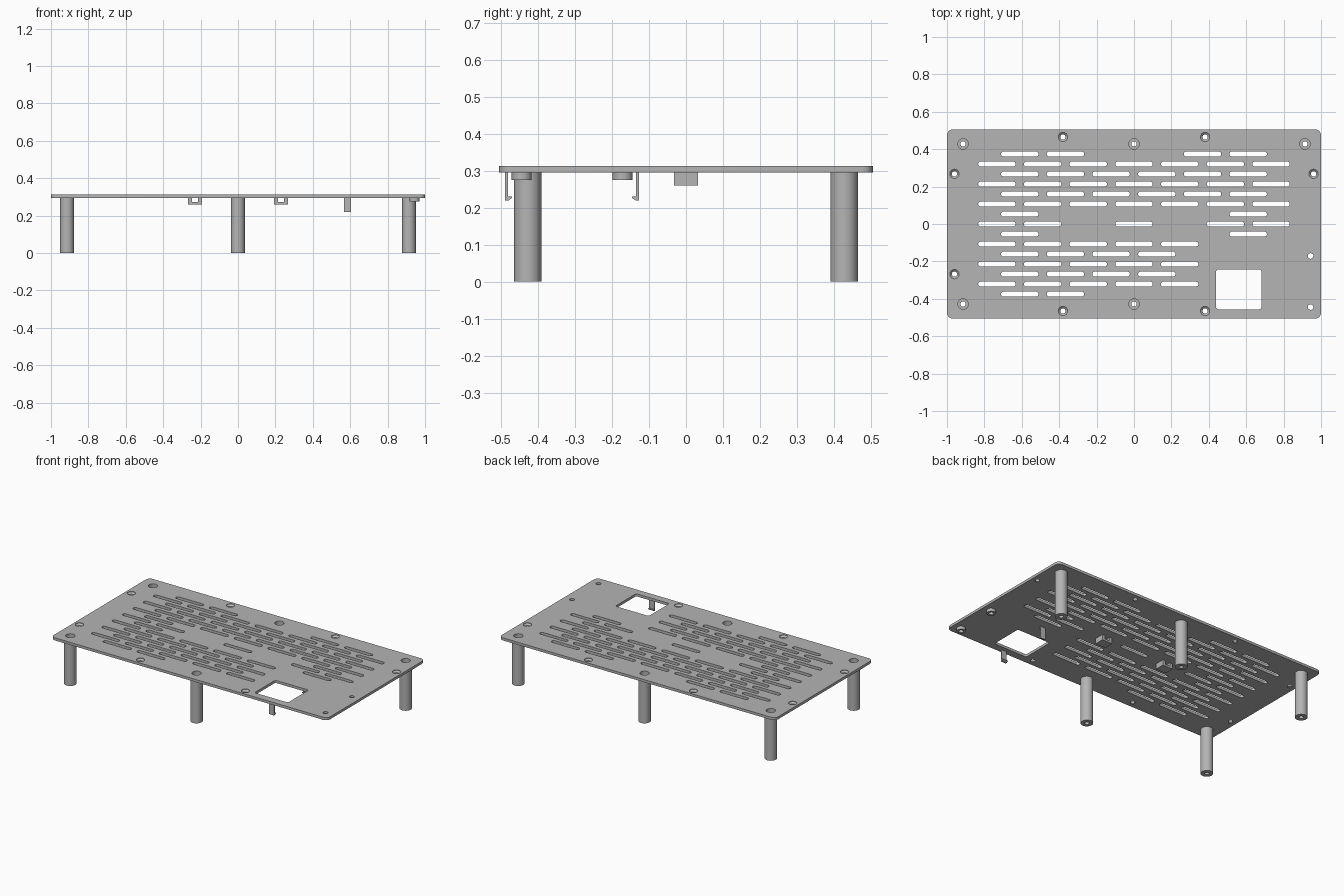
import bpy, bmesh
from math import pi, sin, cos, radians
from mathutils import Vector

TOP, UNDER = 0.312, 0.295

if "Cube" in bpy.data.objects:
    bpy.data.objects.remove(bpy.data.objects["Cube"])

grey = bpy.data.materials.new("plain grey")
grey.use_nodes = True
colour = (0.46, 0.46, 0.46, 1)
grey.diffuse_color = colour
grey.node_tree.nodes["Principled BSDF"].inputs["Base Color"].default_value = colour


def finish(name, bm, smooth=True):
    bmesh.ops.recalc_face_normals(bm, faces=bm.faces)
    mesh = bpy.data.meshes.new(name)
    bm.to_mesh(mesh)
    bm.free()
    ob = bpy.data.objects.new(name, mesh)
    bpy.context.collection.objects.link(ob)
    mesh.materials.append(grey)
    if smooth:
        shade(ob)
    return ob


def shade(ob):
    bpy.ops.object.select_all(action="DESELECT")
    ob.select_set(True)
    bpy.context.view_layer.objects.active = ob
    bpy.ops.object.shade_smooth_by_angle(angle=radians(30))


def prism(bm, points, shift):
    """Extrude a closed outline along a vector."""
    face = bm.faces.new([bm.verts.new(p) for p in points])
    out = bmesh.ops.extrude_face_region(bm, geom=[face], use_keep_orig=True)
    verts = [v for v in out["geom"] if isinstance(v, bmesh.types.BMVert)]
    bmesh.ops.translate(bm, verts=verts, vec=Vector(shift))


def rounded(bm, x, y, half_x, half_y, r, z0, z1, seg=6):
    """Upright slab with rounded corners."""
    points = []
    for i, (sx, sy) in enumerate([(1, 1), (-1, 1), (-1, -1), (1, -1)]):
        for k in range(seg + 1):
            a = (i + k / seg) * pi / 2
            points.append((x + sx * (half_x - r) + r * cos(a),
                           y + sy * (half_y - r) + r * sin(a), z0))
    prism(bm, points, (0, 0, z1 - z0))


def lathe(bm, x, y, profile, closed, seg=32):
    """Turn an (r, z) profile round an upright axis; cap the ends if open."""
    rings = [[bm.verts.new((x + r * cos(2 * pi * k / seg), y + r * sin(2 * pi * k / seg), z))
              for k in range(seg)] for r, z in profile]
    pairs = list(zip(rings, rings[1:]))
    if closed:
        pairs.append((rings[-1], rings[0]))
    else:
        bm.faces.new(rings[0])
        bm.faces.new(rings[-1])
    for a, b in pairs:
        for k in range(seg):
            n = (k + 1) % seg
            bm.faces.new((a[k], a[n], b[n], b[k]))


posts = {"back_left": (0.914, 0.428), "back_middle": (0, 0.428), "back_right": (-0.914, 0.428),
         "front_middle": (0, -0.428), "front_right": (-0.914, -0.428)}
bosses = {"front": (0.944, -0.444), "rear": (0.944, -0.171)}
screws = [(sx * 0.38, sy * 0.465) for sx in (-1, 1) for sy in (-1, 1)]
screws += [(-0.96, 0.268), (0.96, 0.268), (-0.96, -0.268)]

# Vent rows from back to front: slot numbers present in each row
wide, narrow = range(7), range(6)
rows = [(0, 1, 4, 5), wide, narrow, wide, narrow, wide, (0, 5), (0, 1, 3, 5, 6), (0, 5),
        range(5), range(4), range(5), range(4), range(5), (0, 1)]

# Cutter for vents, window and screw holes
bm = bmesh.new()
LOW, HIGH = UNDER - 0.02, TOP + 0.02
for i, row in enumerate(rows):
    start = -0.733 if i % 2 else -0.611
    for n in row:
        rounded(bm, start + 0.2443 * n, 0.374 - 0.0535 * i, 0.1, 0.0135, 0.0134, LOW, HIGH)
rounded(bm, 0.56, -0.349, 0.121, 0.107, 0.012, LOW, HIGH)
for x, y in screws:
    lathe(bm, x, y, [(0.014, LOW), (0.014, 0.299), (0.025, 0.309), (0.025, HIGH)], False)
for x, y in posts.values():
    lathe(bm, x, y, [(0.028, LOW), (0.028, HIGH)], False)
for x, y in bosses.values():
    lathe(bm, x, y, [(0.015, LOW), (0.015, HIGH)], False)
cutter = finish("plate_cutter", bm, False)
cutter.hide_render = True

# Top plate
bm = bmesh.new()
rounded(bm, 0, 0, 1, 0.505, 0.03, UNDER, TOP)
plate = finish("top_plate", bm, False)
cut = plate.modifiers.new("openings", "BOOLEAN")
cut.operation, cut.solver, cut.object = "DIFFERENCE", "EXACT", cutter
bpy.context.view_layer.objects.active = plate
plate.select_set(True)
bpy.ops.object.modifier_apply(modifier="openings")
bpy.data.objects.remove(cutter)
shade(plate)

# Hollow posts with a recess for the screw head
for name, (x, y) in posts.items():
    bm = bmesh.new()
    lathe(bm, x, y, [(0.014, 0), (0.037, 0), (0.037, UNDER), (0.028, UNDER),
                     (0.028, 0.25), (0.014, 0.25)], True)
    finish(name + "_post", bm)

# Short bosses beside the window
for name, (x, y) in bosses.items():
    bm = bmesh.new()
    lathe(bm, x, y, [(0.015, 0.275), (0.027, 0.275), (0.027, UNDER), (0.015, UNDER)], True)
    finish(name + "_boss", bm)

# Cable loops under the plate
for name, x in (("left", 0.23), ("right", -0.23)):
    bm = bmesh.new()
    half = [(0.017, 0.273), (0.017, UNDER), (0.037, UNDER), (0.037, 0.26)]
    outline = half + [(-u, z) for u, z in reversed(half)]
    prism(bm, [(x + u, -0.032, z) for u, z in outline], (0, 0.064, 0))
    finish(name + "_cable_loop", bm, False)

# Snap clips with hooks facing each other
for name, y, d in (("front", -0.489, 1), ("rear", -0.127, -1)):
    bm = bmesh.new()
    outline = [(0, UNDER), (0, 0.219), (0.009, 0.219), (0.019, 0.226), (0.019, 0.23),
               (0.008, 0.23), (0.008, UNDER)]
    prism(bm, [(0.566, y + d * u, z) for u, z in outline], (0.038, 0, 0))
    finish(name + "_clip", bm, False)
